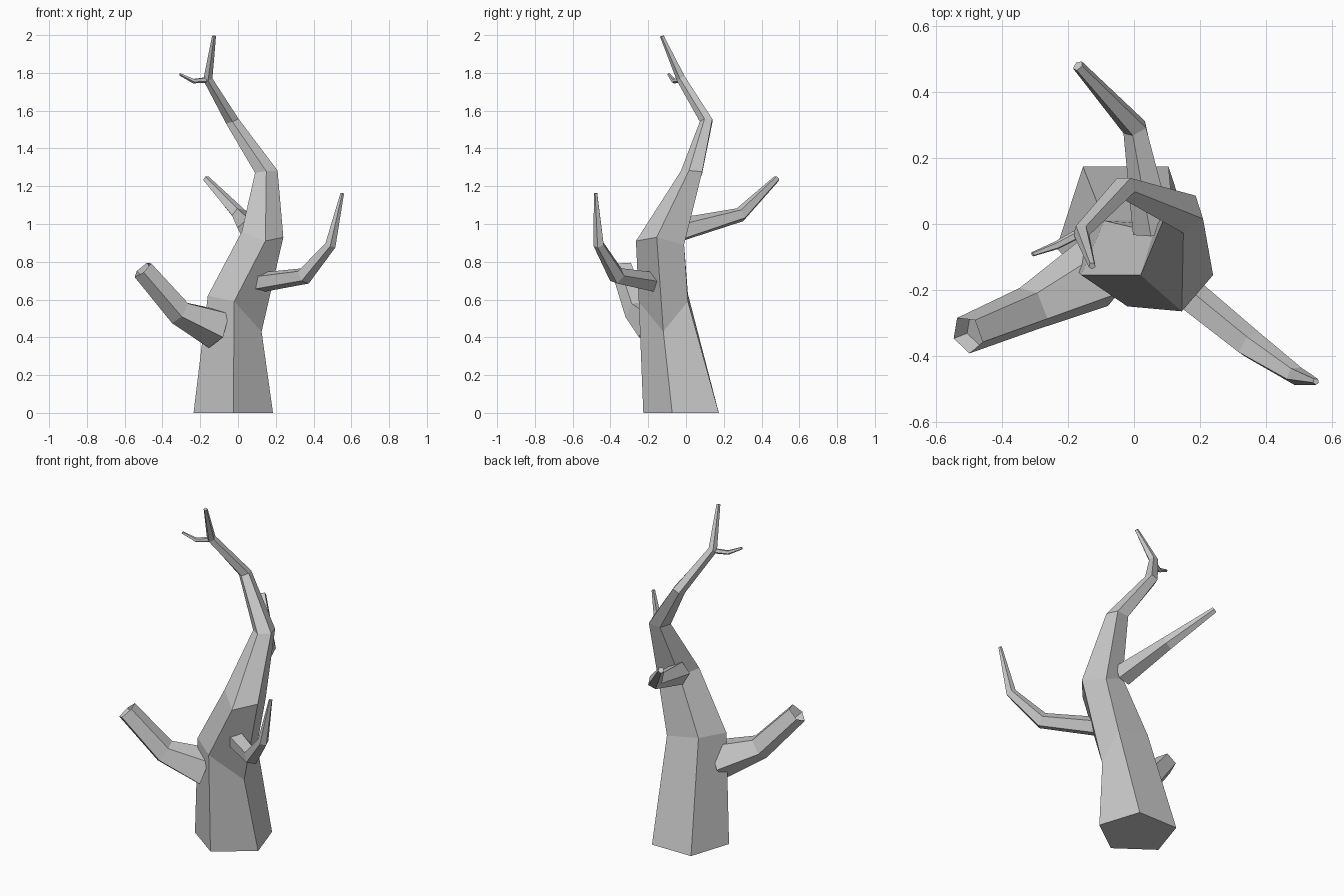
import bpy, bmesh, math
from mathutils import Vector

cube = bpy.data.objects.get("Cube")
if cube:
    bpy.data.objects.remove(cube, do_unlink=True)

bark = bpy.data.materials.new("grey_bark")
bark.use_nodes = True
grey = (0.6, 0.6, 0.6, 1)
bark.diffuse_color = grey
bark.node_tree.nodes["Principled BSDF"].inputs["Base Color"].default_value = grey

SIDES = 5


def ring(center, radius, normal=(0, 0, 1), phase=-18):
    """Pentagon around a centre, facing along the normal."""
    turn = Vector((0, 0, 1)).rotation_difference(Vector(normal))
    points = []
    for i in range(SIDES):
        a = math.radians(phase) - math.tau * i / SIDES
        points.append(Vector(center) + turn @ Vector((math.cos(a), math.sin(a), 0)) * radius)
    return points


def loft(name, rings, hollow=False):
    """Skin a row of pentagons, cap both ends, optionally hollow the tip."""
    bm = bmesh.new()
    rows = [[bm.verts.new(p) for p in r] for r in rings]
    for low, high in zip(rows, rows[1:]):
        for i in range(SIDES):
            j = (i + 1) % SIDES
            bm.faces.new((low[i], low[j], high[j], high[i]))
    bm.faces.new(rows[0])
    tip = bm.faces.new(rows[-1])
    bmesh.ops.recalc_face_normals(bm, faces=bm.faces[:])
    if hollow:
        bmesh.ops.inset_region(bm, faces=[tip], thickness=0.013)
        bmesh.ops.translate(bm, verts=tip.verts[:], vec=tip.normal * -0.05)
    mesh = bpy.data.meshes.new(name)
    bm.to_mesh(mesh)
    bm.free()
    mesh.materials.append(bark)
    obj = bpy.data.objects.new(name, mesh)
    bpy.context.collection.objects.link(obj)
    return obj


def branch(name, path, radii, phase=-18, hollow=False):
    """Tapered limb whose pentagons face along the bending path."""
    pts = [Vector(p) for p in path]
    rings = []
    for i, p in enumerate(pts):
        before = (p - pts[i - 1]).normalized() if i else Vector()
        after = (pts[i + 1] - p).normalized() if i + 1 < len(pts) else Vector()
        rings.append(ring(p, radii[i], before + after, phase))
    return loft(name, rings, hollow)


# Trunk: wide foot, skewed knots, thin leaning crown
lower_knot = [(.125, -.12, .43), (-.02, -.25, .59), (-.16, -.155, .62),
              (-.09, .01, .63), (.12, .01, .59)]
upper_knot = [(.24, -.155, .93), (.145, -.265, .91), (.02, -.155, .96),
              (.06, -.025, .95), (.19, -.01, .89)]
trunk = loft("trunk", [
    ring((-.025, -.005, 0), .221),
    lower_knot,
    upper_knot,
    ring((.15, .035, 1.276), .063, (-.1, .05, 1)),
    ring((-.03, .11, 1.545), .037, (-.4, -.1, 1)),
    ring((-.16, -.025, 1.77), .026, (-.2, -.5, 1)),
    ring((-.127, -.127, 1.995), .011, (.1, -.4, 1)),
])

# Limbs
branch("crown_twig", [(-.15, -.02, 1.765), (-.235, -.065, 1.757), (-.308, -.092, 1.793)],
       [.016, .013, .007])
branch("hollow_stub", [(-.11, -.15, .45), (-.31, -.255, .535), (-.505, -.335, .76)],
       [.115, .072, .06], hollow=True)
branch("left_branch", [(.11, -.17, .69), (.35, -.365, .725), (.49, -.46, .89), (.552, -.478, 1.163)],
       [.055, .047, .03, .01])
branch("back_branch", [(.06, -.02, .97), (.005, .29, 1.05), (-.17, .48, 1.24)],
       [.065, .04, .018])
